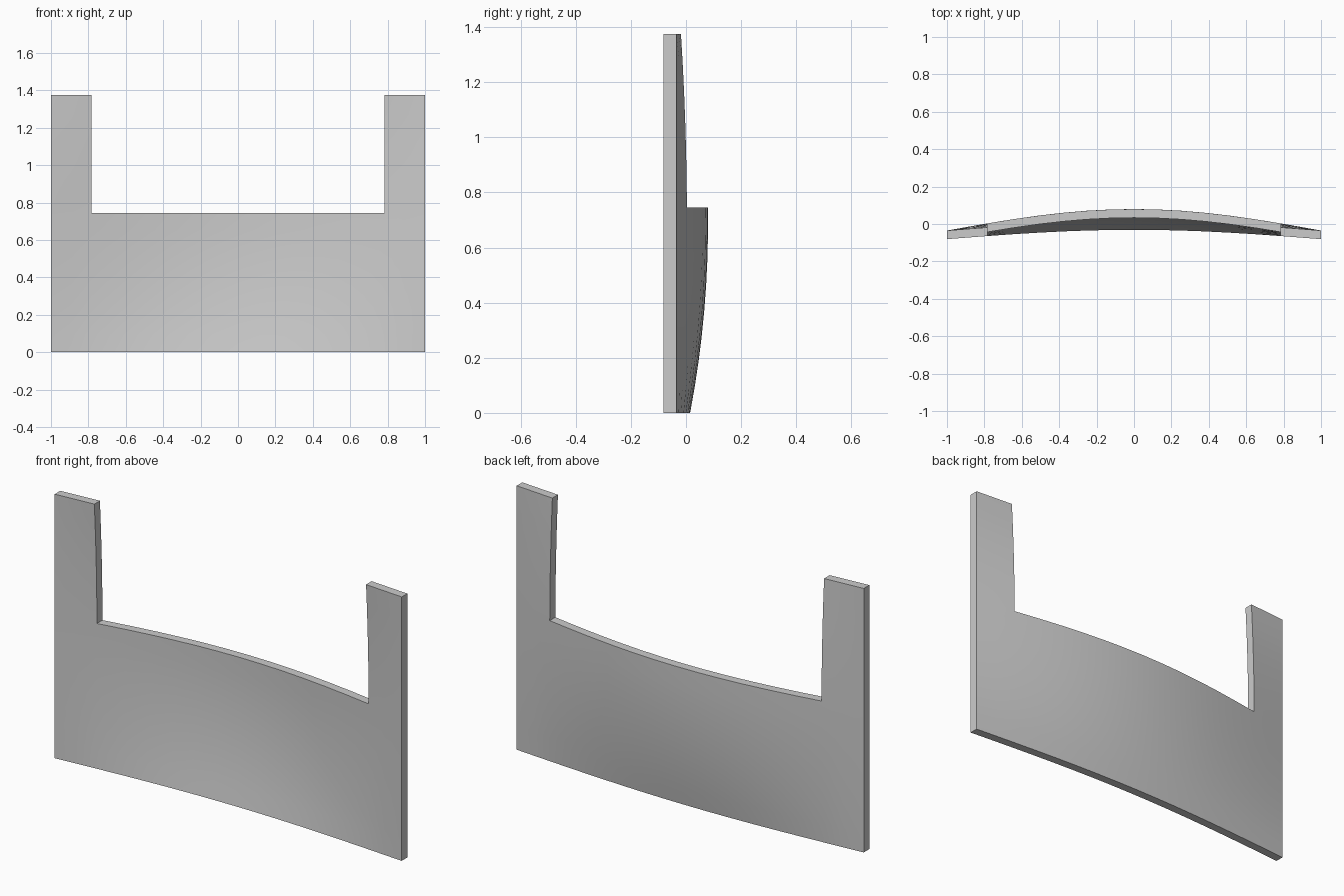
import bpy
import bmesh
import math

cube = bpy.data.objects.get("Cube")
if cube:
    bpy.data.objects.remove(cube, do_unlink=True)

HEIGHT, SILL, INNER = 1.375, 0.745, 0.783
FRONT, THICK = -0.081, 0.046

grey = bpy.data.materials.new("plain_grey")
grey.use_nodes = True
colour = (0.6, 0.6, 0.6, 1)
grey.diffuse_color = colour
grey.node_tree.nodes["Principled BSDF"].inputs["Base Color"].default_value = colour


def bulge(x, z):
    """Backward bow: strongest mid-panel, fading to straight outer edges."""
    depth = 0.115 - 0.065 * ((z - HEIGHT / 2) / (HEIGHT / 2)) ** 2
    return depth * math.cos(x * math.pi / 2)


# Grid lines, with extra ones on the edges of the opening
half = [0.125, 0.25, 0.375, 0.5, 0.64, INNER, 0.89, 1]
xs = [-x for x in reversed(half)] + [0] + half
zs = [SILL * i / 8 for i in range(9)]
zs += [SILL + (HEIGHT - SILL) * i / 6 for i in range(1, 7)]

# Front skin of the panel and its two uprights
bm = bmesh.new()
verts = {}


def vert(x, z):
    if (x, z) not in verts:
        verts[x, z] = bm.verts.new((x, FRONT + bulge(x, z), z))
    return verts[x, z]


for x0, x1 in zip(xs, xs[1:]):
    for z0, z1 in zip(zs, zs[1:]):
        if abs(x0 + x1) / 2 < INNER and z0 >= SILL:
            continue
        bm.faces.new([vert(x0, z0), vert(x1, z0), vert(x1, z1), vert(x0, z1)])

# Thickness towards the back
skin = bm.faces[:]
copy = bmesh.ops.extrude_face_region(bm, geom=skin, use_keep_orig=True)
back = [g for g in copy["geom"] if isinstance(g, bmesh.types.BMVert)]
bmesh.ops.translate(bm, verts=back, vec=(0, THICK, 0))
bmesh.ops.recalc_face_normals(bm, faces=bm.faces[:])

mesh = bpy.data.meshes.new("curved_panel")
bm.to_mesh(mesh)
bm.free()
panel = bpy.data.objects.new("curved_panel", mesh)
bpy.context.collection.objects.link(panel)
mesh.materials.append(grey)

# Smooth faces with crisp rim edges
bpy.ops.object.select_all(action="DESELECT")
panel.select_set(True)
bpy.context.view_layer.objects.active = panel
bpy.ops.object.shade_smooth_by_angle(angle=math.radians(30))
